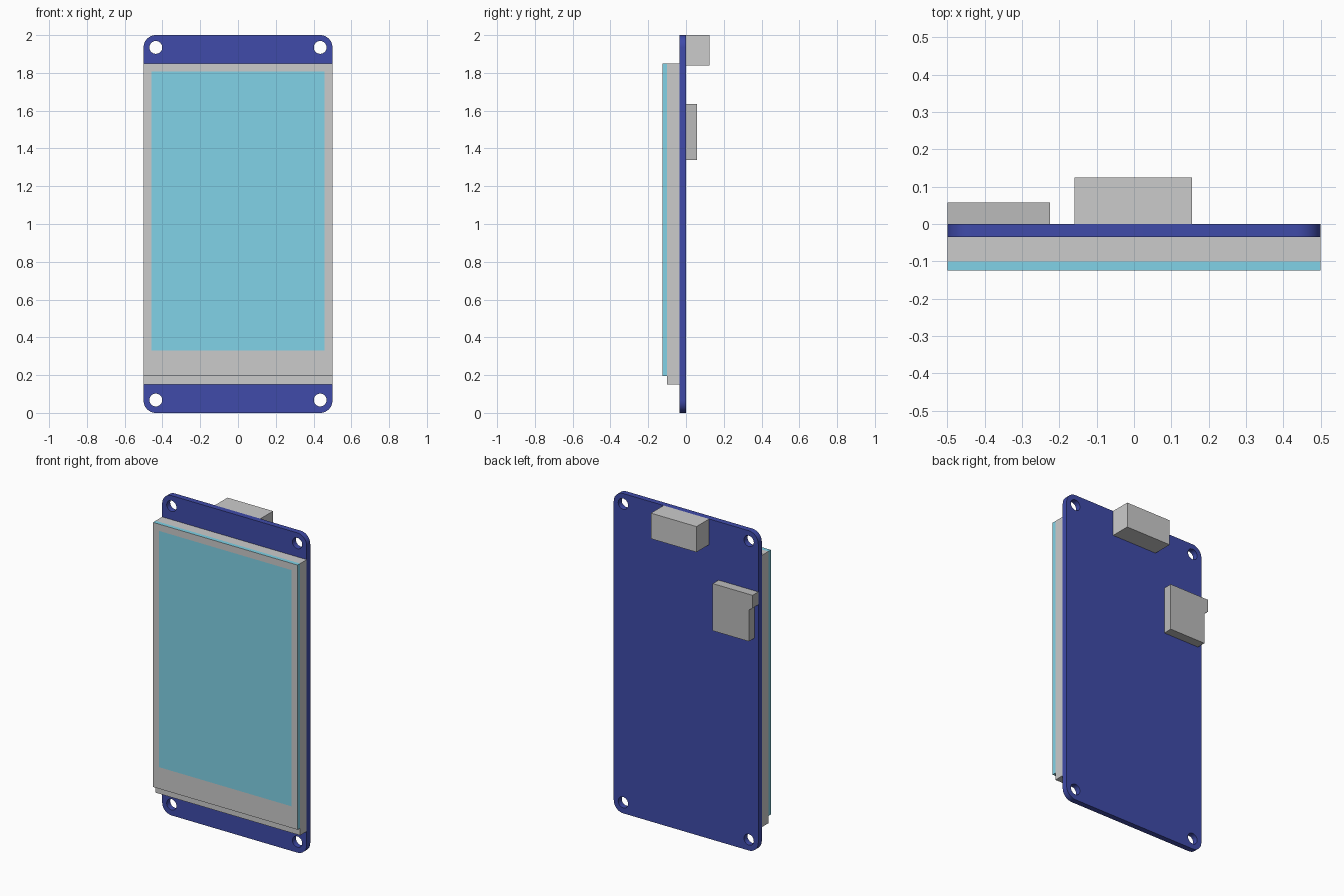
import bpy, bmesh
from math import cos, sin, pi, radians

if "Cube" in bpy.data.objects:
    bpy.data.objects.remove(bpy.data.objects["Cube"])


def material(name, r, g, b):
    m = bpy.data.materials.new(name)
    m.diffuse_color = (r, g, b, 1)
    m.use_nodes = True
    m.node_tree.nodes["Principled BSDF"].inputs["Base Color"].default_value = m.diffuse_color
    return m


def finish(bm, name, mats=()):
    """Turn a bmesh into a named object, smooth only across shallow angles."""
    bmesh.ops.recalc_face_normals(bm, faces=bm.faces[:])
    me = bpy.data.meshes.new(name)
    bm.to_mesh(me)
    bm.free()
    for m in mats:
        me.materials.append(m)
    for p in me.polygons:
        p.use_smooth = True
    me.set_sharp_from_angle(angle=radians(30))
    ob = bpy.data.objects.new(name, me)
    bpy.context.collection.objects.link(ob)
    return ob


def plate(loops, y0, y1):
    """Fill closed x-z loops (outline first, then holes) and extrude along y."""
    bm = bmesh.new()
    edges = []
    for loop in loops:
        vs = [bm.verts.new((x, y0, z)) for x, z in loop]
        edges += [bm.edges.new((a, b)) for a, b in zip(vs, vs[1:] + vs[:1])]
    bmesh.ops.triangle_fill(bm, edges=edges, use_beauty=True, normal=(0, -1, 0))
    res = bmesh.ops.extrude_face_region(bm, geom=bm.faces[:], use_keep_orig=True)
    moved = [g for g in res["geom"] if isinstance(g, bmesh.types.BMVert)]
    bmesh.ops.translate(bm, verts=moved, vec=(0, y1 - y0, 0))
    return bm


def arc(cx, cz, r, start, sweep, n):
    return [(cx + r * cos(start + sweep * i / n), cz + r * sin(start + sweep * i / n))
            for i in range(n + 1)]


def rect(x0, x1, z0, z1):
    return [(x0, z0), (x1, z0), (x1, z1), (x0, z1)]


blue = material("board_blue", 0.05, 0.07, 0.40)
teal = material("screen_teal", 0.22, 0.65, 0.80)
pale = material("border_grey", 0.8, 0.8, 0.8)
dark = material("slot_grey", 0.5, 0.5, 0.5)

# Circuit board: rounded corners and four mounting holes
R = 0.065
corners = [(0.5 - R, 2 - R), (R - 0.5, 2 - R), (R - 0.5, R), (0.5 - R, R)]
outline = [p for i, (x, z) in enumerate(corners) for p in arc(x, z, R, i * pi / 2, pi / 2, 10)]
holes = [arc(x, z, 0.034, 0, 2 * pi, 32)[:-1] for x in (-0.435, 0.435) for z in (0.068, 1.935)]
finish(plate([outline] + holes, -0.035, 0), "circuit_board", [blue])

# Display body behind the glass
finish(plate([rect(-0.5, 0.5, 0.15, 1.85)], -0.1, -0.035), "display_body")

# Touch glass: teal slab whose front has a grey border round the window
bm = bmesh.new()
bmesh.ops.create_cube(bm, size=1)
for v in bm.verts:
    v.co = (v.co.x, -0.1125 + v.co.y * 0.025, 1.0225 + v.co.z * 1.655)
front = min(bm.faces, key=lambda f: f.calc_center_median().y)
border = bmesh.ops.inset_individual(bm, faces=[front], thickness=0.06)["faces"]
for f in border:
    f.material_index = 1
front.material_index = 0
for v in front.verts:
    if v.co.z < 1:
        v.co.z = 0.33
finish(bm, "touch_glass", [teal, pale])

# Connector on the back at the top edge
finish(plate([rect(-0.16, 0.155, 1.84, 2.0)], 0, 0.125), "rear_connector")

# Card slot on the back, stepped on its outer side
slot = [(-0.225, 1.34), (-0.225, 1.635), (-0.5, 1.635), (-0.5, 1.555),
        (-0.475, 1.535), (-0.475, 1.34)]
finish(plate([slot], 0, 0.057), "card_slot", [dark])
